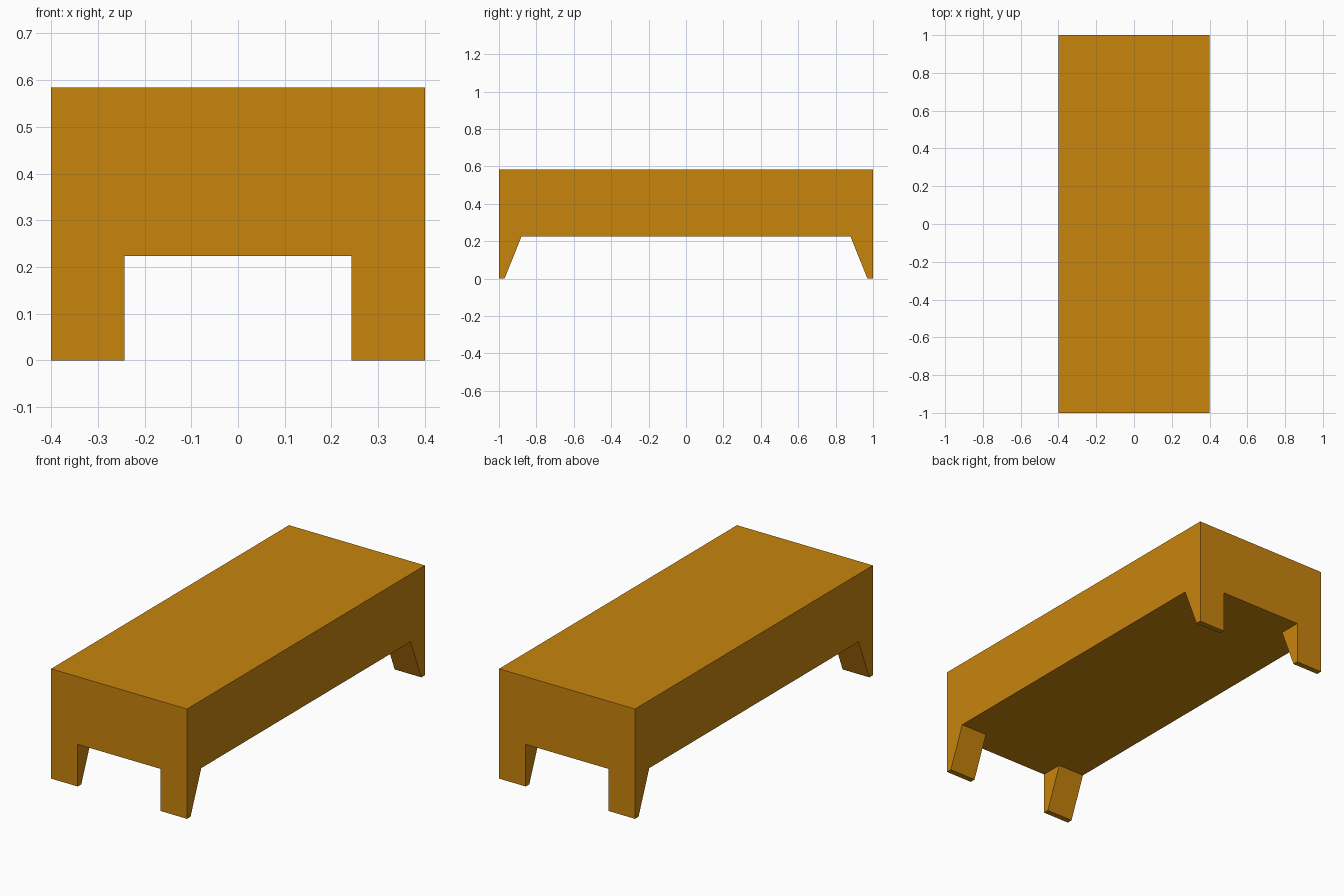
import bpy
import bmesh
from mathutils import Vector

if "Cube" in bpy.data.objects:
    bpy.data.objects.remove(bpy.data.objects["Cube"])

HX, HY, TOP = 0.40, 1.00, 0.584      # half width, half length, height
SLAB_Z = 0.224                       # underside of the block
LEG_X, LEG_Y, FOOT_Y = 0.243, 0.88, 0.97

mat = bpy.data.materials.new("orange_wood")
mat.diffuse_color = (0.58, 0.232, 0.004, 1)
mat.use_nodes = True
mat.node_tree.nodes["Principled BSDF"].inputs["Base Color"].default_value = mat.diffuse_color

# Main block
bm = bmesh.new()
bmesh.ops.create_cube(bm, size=1)
for v in bm.verts:
    v.co = Vector((v.co.x * 2 * HX, v.co.y * 2 * HY,
                   TOP if v.co.z > 0 else SLAB_Z))

# Cut lines that mark out the leg corners on the underside
for axis, d in ((0, LEG_X), (1, LEG_Y)):
    for s in (-1, 1):
        p = Vector((0, 0, 0))
        p[axis] = s * d
        n = Vector((0, 0, 0))
        n[axis] = 1
        bmesh.ops.bisect_plane(bm, geom=bm.verts[:] + bm.edges[:] + bm.faces[:],
                               plane_co=p, plane_no=n)

# Pull the four corner faces down into legs, sloping their inner sides
corners = []
for f in bm.faces:
    c = f.calc_center_median()
    if abs(c.z - SLAB_Z) < 1e-4 and abs(c.x) > LEG_X and abs(c.y) > LEG_Y:
        corners.append(f)
ext = bmesh.ops.extrude_discrete_faces(bm, faces=corners)
for f in ext["faces"]:
    for v in f.verts:
        v.co.z = 0
        if abs(v.co.y) < HY - 0.01:
            v.co.y = FOOT_Y if v.co.y > 0 else -FOOT_Y

# Clean up flat areas
bmesh.ops.remove_doubles(bm, verts=bm.verts[:], dist=1e-5)
bmesh.ops.dissolve_limit(bm, angle_limit=0.01, verts=bm.verts[:], edges=bm.edges[:])
bmesh.ops.recalc_face_normals(bm, faces=bm.faces[:])

mesh = bpy.data.meshes.new("low_table")
bm.to_mesh(mesh)
bm.free()
mesh.materials.append(mat)
bpy.context.collection.objects.link(bpy.data.objects.new("low_table", mesh))
